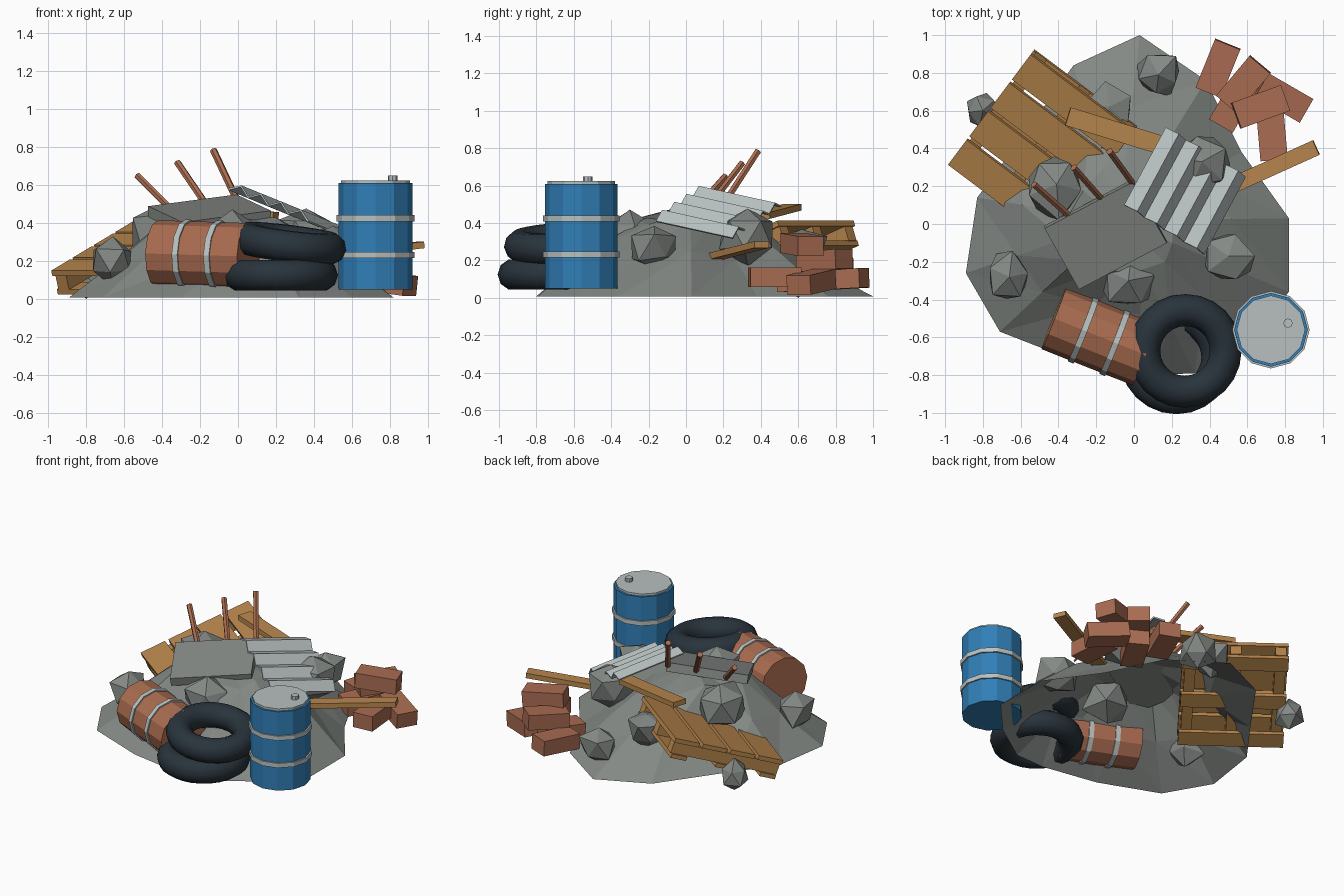
import bpy, bmesh, math, random
from mathutils import Vector, Matrix

if "Cube" in bpy.data.objects:
    bpy.data.objects.remove(bpy.data.objects["Cube"])

random.seed(4)


def mat(name, r, g, b):
    m = bpy.data.materials.new(name)
    m.diffuse_color = (r, g, b, 1)
    m.use_nodes = True
    m.node_tree.nodes["Principled BSDF"].inputs["Base Color"].default_value = m.diffuse_color
    return m


STONE = mat("stone", .23, .25, .235)
WOOD = mat("wood", .48, .24, .075)
BRICK = mat("brick", .4, .15, .085)
RUST = mat("rust", .4, .15, .08)
BLUE = mat("blue_paint", .03, .21, .47)
METAL = mat("metal", .48, .53, .53)
RUBBER = mat("rubber", .022, .034, .045)


def frame(center, xdir, ydir=None):
    """Placement matrix with local x along xdir and y close to ydir."""
    x = Vector(xdir).normalized()
    y = Vector(ydir) if ydir else Vector((0, 0, 1)).cross(x)
    z = x.cross(y).normalized()
    y = z.cross(x)
    m = Matrix((x, y, z)).transposed().to_4x4()
    m.translation = Vector(center)
    return m


def finish(name, bm, material, m=Matrix()):
    bmesh.ops.recalc_face_normals(bm, faces=bm.faces)
    me = bpy.data.meshes.new(name)
    bm.to_mesh(me)
    bm.free()
    ob = bpy.data.objects.new(name, me)
    bpy.context.collection.objects.link(ob)
    ob.matrix_world = m
    me.materials.append(material)
    return ob


def box(name, size, m, material):
    bm = bmesh.new()
    bmesh.ops.create_cube(bm, size=1)
    bmesh.ops.scale(bm, vec=size, verts=bm.verts)
    return finish(name, bm, material, m)


def cyl(name, r, z0, z1, m, material, sides=12):
    bm = bmesh.new()
    bmesh.ops.create_cone(bm, cap_ends=True, segments=sides, radius1=r, radius2=r, depth=z1 - z0)
    return finish(name, bm, material, m @ Matrix.Translation((0, 0, (z0 + z1) / 2)))


def along(a, b):
    """Matrix at a with z pointing to b."""
    m = (Vector(b) - Vector(a)).to_track_quat('Z', 'Y').to_matrix().to_4x4()
    m.translation = Vector(a)
    return m


# Rubble mound: open-bottomed faceted heap
outline = [(.03, 1), (-.32, .84), (-.6, .45), (-.83, .14), (-.89, -.26), (-.71, -.57), (-.3, -.73),
           (.1, -.8), (.32, -.79), (.6, -.6), (.82, -.36), (.82, .03), (.57, .38), (.38, .76)]
cx, cy = -.08, .02
bm = bmesh.new()
rings = []
for s, z in ((1, .008), (.64, .23), (.34, .42)):
    ring = []
    for x, y in outline:
        k = s if s == 1 else s * random.uniform(.92, 1.08)
        dz = 0 if s == 1 else random.uniform(-.03, .03)
        ring.append(bm.verts.new((cx + (x - cx) * k, cy + (y - cy) * k, z + dz)))
    rings.append(ring)
apex = bm.verts.new((cx, cy, .47))
n = len(outline)
for i in range(n):
    j = (i + 1) % n
    for a, b in zip(rings, rings[1:]):
        bm.faces.new((a[i], a[j], b[j]))
        bm.faces.new((a[i], b[j], b[i]))
    bm.faces.new((rings[-1][i], rings[-1][j], apex))
finish("rubble_mound", bm, STONE)

# Loose rocks
for x, y, z, r in [(.13, .79, .15, .135), (-.13, .62, .26, .135), (-.8, .6, .115, .1), (-.41, .21, .35, .185),
                   (-.66, -.28, .2, .135), (-.03, -.3, .32, .175), (.5, -.17, .27, .14), (.36, .33, .34, .155)]:
    bm = bmesh.new()
    bmesh.ops.create_icosphere(bm, subdivisions=1, radius=r)
    for v in bm.verts:
        v.co *= random.uniform(.78, 1.16)
    finish("rock", bm, STONE, Matrix.Translation((x, y, z)) @ Matrix.Rotation(random.uniform(0, 6), 4, 'Z'))

# Broken slab with reinforcing bars
box("concrete_slab", (.53, .38, .06), frame((-.15, -.055, .448), (.53, .28, .07), (-.18, .34, .09)), STONE)
for base, tip in [((-.35, .05, .47), (-.53, .21, .65)), ((-.17, .13, .5), (-.32, .3, .72)),
                  ((-.01, .22, .53), (-.13, .385, .785))]:
    cyl("rebar", .019, 0, (Vector(tip) - Vector(base)).length, along(base, tip), RUST, 6)

# Corrugated metal sheet: zigzag strip with thickness
corner, across, length = Vector((-.045, .1, .595)), Vector((.42, -.26, -.17)), Vector((.22, .41, -.09))
up = across.cross(length).normalized()
bm = bmesh.new()
rows = []
for i in range(9):
    p = corner + across * i / 8 + up * (.022 if i % 2 else -.018)
    rows.append((bm.verts.new(p), bm.verts.new(p + length)))
for (a, b), (c, d) in zip(rows, rows[1:]):
    bm.faces.new((a, c, d, b))
sheet = finish("corrugated_sheet", bm, METAL)
mod = sheet.modifiers.new("thickness", 'SOLIDIFY')
mod.thickness, mod.offset = .01, 0


# Drums: body, two hoops, lid and bung
def drum(name, m, r, h, paint, lid):
    cyl(name + "_body", r, 0, h, m, paint)
    for f in (.325, .67):
        cyl(name + "_hoop", r * 1.05, h * f - .016, h * f + .016, m, METAL)
    if lid:
        cyl(name + "_lid", r * .93, h - .02, h + .015, m, METAL)
        cyl(name + "_bung", .025, h, h + .04, m @ Matrix.Translation((.09, .035, 0)), METAL, 8)


drum("blue_drum", Matrix.Translation((.725, -.56, .05)), .195, .56, BLUE, True)
drum("rusty_drum", along((-.425, -.5, .24), (.055, -.69, .225)), .175, .52, RUST, False)

# Stacked tyres
for name, loc, rot in [("lower_tyre", (.225, -.705, .125), (0, 0, 0)),
                       ("upper_tyre", (.27, -.672, .292), (math.radians(4), math.radians(7), 0))]:
    bpy.ops.mesh.primitive_torus_add(location=loc, rotation=rot, major_segments=24, minor_segments=10,
                                     major_radius=.217, minor_radius=.085)
    tyre = bpy.context.object
    tyre.name = name
    tyre.data.materials.append(RUBBER)
    bpy.ops.object.shade_smooth()

# Wooden pallet leaning on the mound
pallet = frame((-.48, .42, .215), (.8, -.6, 0), (.62, .78, .36))


def slat(name, size, x, y, z):
    box(name, size, pallet @ Matrix.Translation((x, y, z)), WOOD)


for y in (-.3, -.1, .1, .3):
    slat("pallet_deck_board", (.68, .175, .03), 0, y, .055)
for x in (-.29, 0, .29):
    slat("pallet_stringer", (.07, .76, .08), x, 0, 0)
for y in (-.32, 0, .32):
    slat("pallet_base_board", (.68, .11, .028), 0, y, -.053)

# Loose planks
for a, b, w in [((-.35, .57, .485), (.2, .4, .44), .1), ((.4, .15, .22), (.965, .405, .285), .085)]:
    a, b = Vector(a), Vector(b)
    box("loose_plank", ((b - a).length, w, .035), frame((a + b) / 2, b - a), WOOD)

# Brick pile
for x, y, z, deg, pitch in [(.445, .825, .1, 68, .05), (.58, .74, .2, 50, .06), (.79, .67, .085, -30, -.12),
                            (.67, .62, .285, 20, -.06), (.73, .475, .11, 95, 0), (.53, .64, .09, 60, .05)]:
    t = math.radians(deg)
    box("brick", (.275, .145, .105), frame((x, y, z), (math.cos(t), math.sin(t), pitch)), BRICK)
